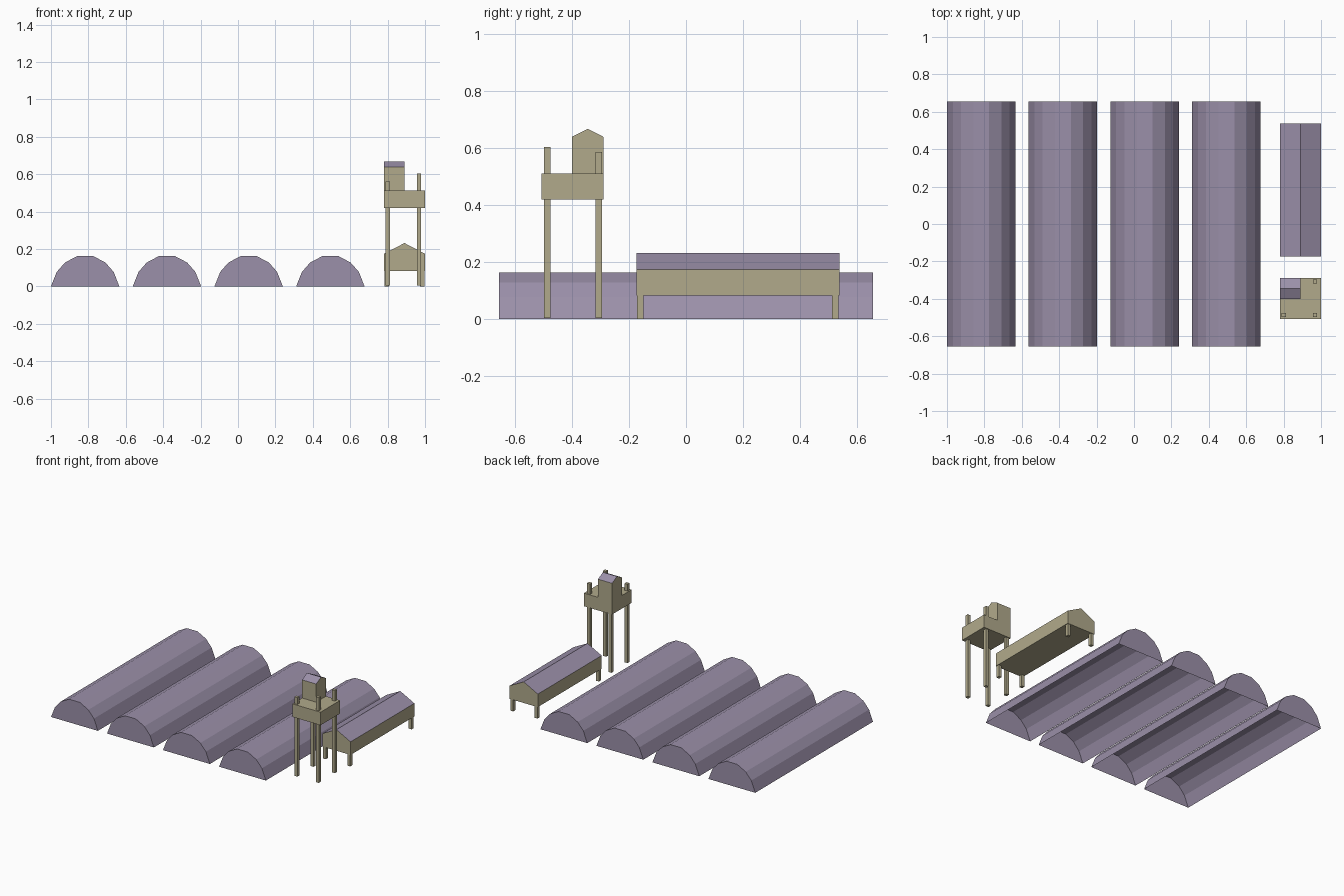
import bpy, bmesh

if "Cube" in bpy.data.objects:
    bpy.data.objects.remove(bpy.data.objects["Cube"])


def material(name, color):
    m = bpy.data.materials.new(name)
    m.diffuse_color = color
    m.use_nodes = True
    m.node_tree.nodes["Principled BSDF"].inputs["Base Color"].default_value = m.diffuse_color
    return m


PURPLE = material("purple_sheet", (0.33, 0.28, 0.40, 1))
TAN = material("tan_wood", (0.44, 0.40, 0.26, 1))


def prism(name, profile, start, end, mats, axis="y", floor=True, roof=()):
    """Extrude an (across, z) profile along an axis; sides listed in roof use mats[1]."""
    bm = bmesh.new()

    def ring(along):
        return [bm.verts.new((a, along, z) if axis == "y" else (along, a, z))
                for a, z in profile]

    r0, r1 = ring(start), ring(end)
    n = len(profile)
    bm.faces.new(r0)
    bm.faces.new(r1)
    for i in range(n if floor else n - 1):
        j = (i + 1) % n
        f = bm.faces.new((r0[i], r0[j], r1[j], r1[i]))
        f.material_index = 1 if i in roof else 0
    bmesh.ops.recalc_face_normals(bm, faces=bm.faces)
    mesh = bpy.data.meshes.new(name)
    bm.to_mesh(mesh)
    bm.free()
    for m in mats:
        mesh.materials.append(m)
    ob = bpy.data.objects.new(name, mesh)
    bpy.context.collection.objects.link(ob)
    return ob


def box(name, x0, x1, y0, y1, z0, z1):
    return prism(name, [(x0, z0), (x0, z1), (x1, z1), (x1, z0)], y0, y1, [TAN])


def gabled(name, a0, a1, z0, eave, ridge, start, end, axis, floor):
    profile = [(a0, z0), (a0, eave), ((a0 + a1) / 2, ridge), (a1, eave), (a1, z0)]
    return prism(name, profile, start, end, [TAN, PURPLE], axis, floor, roof=(1, 2))


# Four arched huts, open underneath
half = [(0.183, 0.0), (0.152, 0.078), (0.108, 0.128), (0.042, 0.163)]
arch = [(-x, z) for x, z in half] + half[::-1]
for i in range(4):
    cx = -0.817 + i * 0.437
    prism(f"arched_hut_{i + 1}", [(cx + x, z) for x, z in arch],
          -0.656, 0.656, [PURPLE], floor=False)

# Long gabled cabin on short legs
gabled("long_cabin", 0.78, 1.0, 0.083, 0.175, 0.232, -0.174, 0.538, "y", True)
for x in (0.784, 0.974):
    for y in (-0.172, 0.512):
        box("cabin_leg", x, x + 0.022, y, y + 0.023, 0.0, 0.085)

# Watchtower platform, corner booth and uneven posts
box("tower_platform", 0.78, 1.0, -0.508, -0.29, 0.42, 0.512)
gabled("tower_booth", -0.40, -0.29, 0.512, 0.64, 0.668, 0.78, 0.89, "x", False)
for x, y, top in ((0.801, -0.487, 0.56), (0.968, -0.487, 0.605),
                  (0.968, -0.307, 0.586), (0.801, -0.307, 0.56)):
    box("tower_post", x - 0.0115, x + 0.0115, y - 0.0115, y + 0.0115, 0.004, top)
